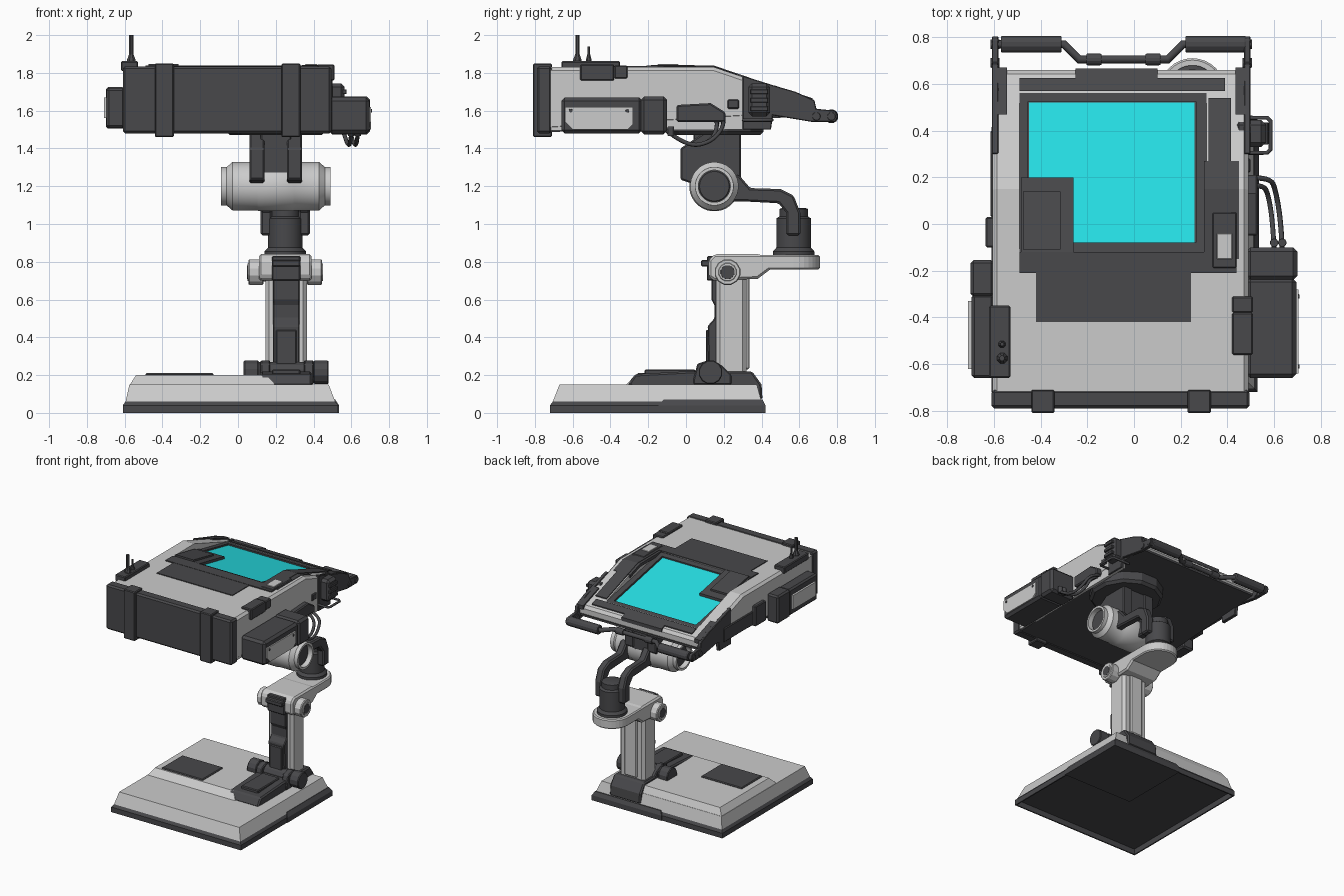
import bpy, bmesh
from math import sin, cos, tau, radians

if "Cube" in bpy.data.objects:
    bpy.data.objects.remove(bpy.data.objects["Cube"])


def colour(name, c):
    m = bpy.data.materials.new(name)
    m.diffuse_color = (*c, 1)
    m.use_nodes = True
    m.node_tree.nodes["Principled BSDF"].inputs["Base Color"].default_value = m.diffuse_color
    return m


LIGHT = colour("light_grey", (.56, .56, .56))
DARK = colour("dark_grey", (.065, .065, .07))
CYAN = colour("screen_cyan", (.02, .76, .8))
smooth = []


def finish(name, bm, mat, bevel=0):
    bmesh.ops.remove_doubles(bm, verts=bm.verts, dist=1e-5)
    bmesh.ops.recalc_face_normals(bm, faces=bm.faces)
    me = bpy.data.meshes.new(name)
    bm.to_mesh(me)
    bm.free()
    ob = bpy.data.objects.new(name, me)
    bpy.context.collection.objects.link(ob)
    me.materials.append(mat)
    if bevel:
        b = ob.modifiers.new("bevel", 'BEVEL')
        b.width, b.segments, b.limit_method = bevel, 1, 'ANGLE'
        b.angle_limit = radians(40)
    return ob


def stack(name, rings, mat, bevel=0):
    """Skin a list of closed point loops and cap both ends."""
    bm = bmesh.new()
    vs = [[bm.verts.new(p) for p in r] for r in rings]
    n = len(vs[0])
    for a, b in zip(vs, vs[1:]):
        for i in range(n):
            bm.faces.new((a[i], a[(i + 1) % n], b[(i + 1) % n], b[i]))
    bm.faces.new(vs[0])
    bm.faces.new(vs[-1])
    return finish(name, bm, mat, bevel)


def rect(x0, x1, y0, y1, z):
    return [(x0, y0, z), (x1, y0, z), (x1, y1, z), (x0, y1, z)]


def box(name, x0, x1, y0, y1, z0, z1, mat=DARK, bevel=.006):
    return stack(name, [rect(x0, x1, y0, y1, z0), rect(x0, x1, y0, y1, z1)], mat, bevel)


def prism(name, yz, x0, x1, mat=DARK, bevel=0):
    return stack(name, [[(x, y, z) for y, z in yz] for x in (x0, x1)], mat, bevel)


def lathe(name, prof, c, axis='x', n=32, mat=DARK):
    """Spin (radius, offset) points about an axis through c."""
    bm = bmesh.new()
    rings = []
    for r, t in prof:
        ring = []
        for i in range(n):
            u, v = r * cos(tau * (i + .5) / n), r * sin(tau * (i + .5) / n)
            d = (t, u, v) if axis == 'x' else (u, v, t)
            ring.append(bm.verts.new([p + q for p, q in zip(c, d)]))
        rings.append(ring)
    for a, b in zip(rings, rings[1:]):
        for i in range(n):
            bm.faces.new((a[i], a[(i + 1) % n], b[(i + 1) % n], b[i]))
    bmesh.ops.dissolve_degenerate(bm, dist=1e-6, edges=bm.edges)
    ob = finish(name, bm, mat)
    if n > 12:
        smooth.append(ob)
    return ob


def cyl(name, c, r, h, axis='x', n=32, mat=DARK):
    return lathe(name, [(0, -h), (r * .93, -h), (r, -h + .006), (r, h - .006), (r * .93, h), (0, h)], c, axis, n, mat)


def tube(name, pts, r, kind='POLY'):
    cu = bpy.data.curves.new(name, 'CURVE')
    cu.dimensions, cu.bevel_depth, cu.bevel_resolution, cu.use_fill_caps = '3D', r, 2, True
    s = cu.splines.new(kind)
    s.points.add(len(pts) - 1)
    for p, q in zip(s.points, pts):
        p.co = (*q, 1)
    if kind == 'NURBS':
        s.use_endpoint_u, s.order_u, s.resolution_u = True, 3, 6
    ob = bpy.data.objects.new(name, cu)
    bpy.context.collection.objects.link(ob)
    cu.materials.append(DARK)


# Base: dark rim with hollow underside, light shell, raised step, pad and thick rear corner
stack("base_rim", [rect(-.595, .515, -.705, .40, .04), rect(-.6, .52, -.71, .405, 0), rect(-.61, .53, -.72, .415, 0),
                   rect(-.61, .53, -.72, .415, .04), rect(-.595, .515, -.705, .40, .06)], DARK)
stack("base_shell", [rect(-.595, .515, -.705, .40, .06), rect(-.575, .48, -.67, .375, .15)], LIGHT)
stack("base_step", [rect(-.575, .2, -.32, .375, .145), rect(-.54, .15, -.27, .345, .2)], LIGHT)
stack("base_corner", [rect(-.08, .535, -.145, .42, 0), rect(-.08, .535, -.145, .42, .04),
                      rect(-.06, .515, -.12, .405, .07)], DARK)
box("base_pad", -.49, -.13, -.26, 0, .195, .21, DARK, .006)

# Foot of the column with its hinge
prism("foot", [(-.31, .145), (-.27, .205), (0, .22), (.35, .22), (.40, .15), (.405, .07), (0, .1)], .12, .39, DARK, .01)
box("foot_front_rib", .18, .33, -.22, .05, .2, .23)
for x in (.12, .35):
    prism("foot_cheek", [(.04, .18), (.06, .26), (.12, .28), (.19, .25), (.24, .2), (.24, .15), (.04, .15)], x, x + .05, DARK, .006)
cyl("foot_hinge", (.255, .13, .215), .055, .22, n=12)
for x in (.07, .44):
    cyl("foot_hinge_cap", (x, .13, .215), .064, .04, n=12)

# Column
box("column", .145, .365, .16, .32, .12, .74, LIGHT, .02)
box("column_back_rail", .2, .31, .3, .335, .23, .72, LIGHT, .008)
prism("column_front_cover", [(.18, .2), (.12, .22), (.115, .46), (.15, .5), (.15, .57), (.135, .6), (.135, .71), (.18, .74)],
      .185, .325, DARK, .006)
box("column_cover_panel", .2, .31, .105, .13, .25, .44)

# Upper arm: light swivel plate with round end
prism("arm_head", [(.12, .72), (.12, .81), (.15, .84), (.38, .84), (.46, .82), (.46, .77), (.38, .71), (.15, .70)],
      .11, .39, LIGHT, .012)
end = [(.39, .34), (.39, .57)] + [(.25 + .14 * cos(tau * i / 32), .57 + .14 * sin(tau * i / 32)) for i in range(1, 16)]
end += [(.11, .57), (.11, .34)]
stack("arm_plate", [[(x, y, z) for x, y in end] for z in (.76, .835)], LIGHT, .008)
cyl("arm_hinge", (.25, .22, .745), .05, .2, n=12, mat=LIGHT)
for x in (.095, .405):
    cyl("arm_hinge_cap", (x, .22, .745), .07, .04, n=12, mat=LIGHT)
    cyl("arm_hinge_bolt", (.25 + (x - .25) * 1.26, .22, .745), .04, .006, n=12)
box("arm_front_face", .18, .33, .11, .16, .70, .83)
box("arm_front_clip", .18, .33, .08, .16, .775, .81)

# Vertical swivel and fork arms up to the tilt barrel
lathe("swivel", [(0, -.14), (.11, -.14), (.11, -.115), (.092, -.095), (.092, .06), (.075, .07), (.075, .11),
                 (.06, .115), (0, .115)], (.25, .57, .97), 'z')
fork = [(.18, 1.26), (.28, 1.26), (.34, 1.19), (.5, 1.185), (.57, 1.15), (.605, 1.06), (.605, .94), (.53, .94),
        (.53, 1.06), (.49, 1.11), (.3, 1.12), (.18, 1.12)]
for x in (.12, .32):
    prism("fork_arm", fork, x, x + .06, DARK, .01)

# Tilt barrel and bracket under the head
half = [(.085, .245), (.085, .29), (.102, .29), (.102, .26), (.128, .23), (.128, .1), (.133, .09)]
lathe("tilt_barrel", [(0, -.245)] + [(r, -t) for r, t in half] + half[::-1] + [(0, .245)], (.2, .15, 1.2), mat=LIGHT)
for x in (-.05, .45):
    cyl("barrel_end", (x, .15, 1.2), .084, .006)
mount = [(-.03, 1.235), (-.03, 1.40), (.09, 1.48), (.29, 1.48), (.29, 1.24), (.22, 1.19), (.1, 1.19)]
for x0, x1 in ((.06, .14), (.26, .34)):
    prism("mount_plate", mount, x0, x1, DARK, .008)
box("mount_core", .12, .28, .04, .28, 1.22, 1.48)
lathe("mount_disc", [(0, -.015), (.25, -.015), (.27, .005), (.27, .09), (0, .09)], (.2, .15, 1.485), 'z', 12)


# Head body with recessed slanted screen bay
def top(y):
    return 1.83 - max(0, y - .15) * .34


def floor(y):
    return 1.808 - (y + .12) * .2


hull = [(-.74, 1.495), (-.74, 1.83), (.15, 1.83), (.66, top(.66)), (.66, 1.58)]
body = prism("head_body", hull, -.605, .49, LIGHT, .018)
bay = prism("bay_cutter", [(-.12, floor(-.12)), (.56, floor(.56)), (.56, 1.95), (-.12, 1.95)], -.49, .31, DARK)
bay.hide_render = True
bay.hide_viewport = True
cut = body.modifiers.new("bay", 'BOOLEAN')
cut.object, cut.operation = bay, 'DIFFERENCE'
prism("head_underside", [(-.72, 1.485), (.65, 1.572), (.65, 1.59), (-.72, 1.5)], -.59, .475)
prism("right_skirt", [(-.74, 1.495), (-.74, 1.6), (.45, 1.6), (.45, 1.5)], .465, .488, LIGHT)


def slab(name, xy, low, high, mat):
    stack(name, [[(x, y, floor(y) + h) for x, y in xy] for h in (low, high)], mat)


def strip(name, x0, x1, y0, y1, t=.008, mat=DARK):
    ys = [y0] + ([.15] if y0 < .15 < y1 else []) + [y1]
    prism(name, [(y, top(y) - .02) for y in ys] + [(y, top(y) + t) for y in ys[::-1]], x0, x1, mat)


def quad(x0, x1, y0, y1):
    return [(x0, y0), (x1, y0), (x1, y1), (x0, y1)]


# Screen, its frame and the control block in the corner
slab("screen_backing", quad(-.49, .31, -.12, .56), -.004, .003, DARK)
slab("screen", [(-.26, -.08), (.26, -.08), (.26, .52), (-.45, .52), (-.45, .2), (-.26, .2)], 0, .008, CYAN)
for q in ((-.49, -.455, -.12, .56), (.265, .31, -.12, .56), (-.49, .31, -.12, -.08), (-.49, .31, .525, .56)):
    slab("screen_frame", quad(*q), 0, .018, DARK)
slab("control_block", quad(-.485, -.26, -.12, .2), 0, .028, DARK)
slab("control_panel", quad(-.475, -.315, -.11, .14), .02, .042, DARK)

# Top trim
strip("top_panel", -.42, .245, -.42, -.2, .006)
strip("top_panel_rear", -.49, .44, -.21, -.12)
strip("top_side_rail", .32, .415, -.15, .54)
strip("top_side_rail_low", .3, .45, -.15, .27, .004)
strip("nose_bar", -.49, .39, .57, .625)
strip("nose_lip", -.25, .1, .62, .665)
box("button_box", .335, .44, -.19, .05, 1.82, 1.842)
box("button", .355, .42, -.15, -.04, 1.83, 1.846, LIGHT, .002)
box("top_edge_block", .42, .51, -.56, -.38, 1.76, 1.845)
box("top_edge_block_small", .42, .51, -.38, -.31, 1.77, 1.84)

# Front cover with two straps
box("front_cover", -.61, .495, -.79, -.71, 1.48, 1.835, DARK, .012)
for x in (-.44, .23):
    box("front_strap", x, x + .1, -.81, -.71, 1.46, 1.85)

# Antennas
box("antenna_base", -.62, -.53, -.66, -.35, 1.81, 1.862)
for x, y, z, r in ((-.565, -.575, 2, .012), (-.565, -.515, 1.94, .008)):
    lathe("antenna", [(0, 0), (2 * r, 0), (2 * r, .02), (r, .05), (r, z - 1.85), (0, z - 1.85)], (x, y, 1.85), 'z', 8)

# Side packs with light plates
box("right_pack", .48, .695, -.66, -.23, 1.48, 1.67, DARK, .018)
box("right_pack_cap", .48, .7, -.24, -.1, 1.475, 1.675, DARK, .018)
prism("right_pack_plate", [(-.64, 1.54), (-.64, 1.62), (-.28, 1.62), (-.28, 1.53), (-.31, 1.5), (-.6, 1.5)], .69, .705, LIGHT)
box("left_pack", -.695, -.6, -.66, -.3, 1.51, 1.72, DARK, .012)
box("left_pack_cap", -.7, -.6, -.31, -.155, 1.505, 1.725, DARK, .012)
prism("left_pack_plate", [(-.62, 1.56), (-.62, 1.67), (-.33, 1.67), (-.33, 1.56)], -.71, -.69, LIGHT)
for y in (-.61, -.31):
    cyl("pack_bolt", (.705, y, 1.6), .01, .004, n=8)
box("left_rear_pod", -.635, -.6, -.1, .03, 1.54, 1.7)
box("left_rear_rail", -.615, -.6, .03, .4, 1.55, 1.66)
prism("cable_socket", [(-.05, 1.54), (-.05, 1.63), (.13, 1.64), (.21, 1.59), (.21, 1.54)], .48, .53, DARK, .008)
box("side_sensor", .48, .5, .22, .28, 1.61, 1.66)
for i in range(2):
    o = i * .035
    tube("cable", [(.48, .16 + o, 1.55), (.55 + o, .17 + o, 1.52), (.575 + o, .13, 1.43), (.595 + o, .0, 1.41),
                   (.6 + o, -.11, 1.5)], .011, 'NURBS')
    cyl("cable_plug", (.6 + o, -.08, 1.49), .018, .025, 'z', 12)

# Side dial with guard
box("dial_block", .43, .565, .33, .445, 1.57, 1.745, DARK, .02)
for z in (1.61, 1.655, 1.7):
    box("dial_ridge", .48, .575, .34, .435, z - .012, z + .012, DARK, .003)
tube("dial_guard", [(.43, .455, 1.55), (.57, .455, 1.55), (.585, .44, 1.55), (.585, .32, 1.55), (.57, .305, 1.55),
                    (.43, .305, 1.55)], .009)

# Nose brackets and carry handle
bracket = [(.3, 1.5), (.3, 1.785), (.46, 1.735), (.58, 1.7), (.68, 1.655), (.69, 1.61), (.79, 1.6), (.805, 1.57),
           (.79, 1.54), (.67, 1.54), (.46, 1.575), (.45, 1.5)]
for s in (-1, 1):
    x = -.055 + s * .54
    prism("nose_bracket", bracket, x - .014, x + .014, DARK, .004)
    strip("nose_corner", min(x, x - s * .05), max(x, x - s * .05), .47, .67, .012)
    for y in (.69, .77):
        cyl("handle_bolt", (x, y, 1.57), .022, .02, n=12)
    cyl("handle_grip", (-.045 + s * .395, .77, 1.57), .037, .13, n=12)
    cyl("handle_collar", (-.045 + s * .127, .705, 1.57), .026, .032, n=12)
tube("handle_bar", [(-.58, .77, 1.57), (-.3, .77, 1.57), (-.235, .705, 1.57), (.145, .705, 1.57), (.21, .77, 1.57),
                    (.47, .77, 1.57)], .018)

# Smooth the round parts, keeping edges sharp
for ob in smooth:
    ob.select_set(True)
bpy.context.view_layer.objects.active = smooth[0]
bpy.ops.object.shade_smooth_by_angle(angle=radians(30))
